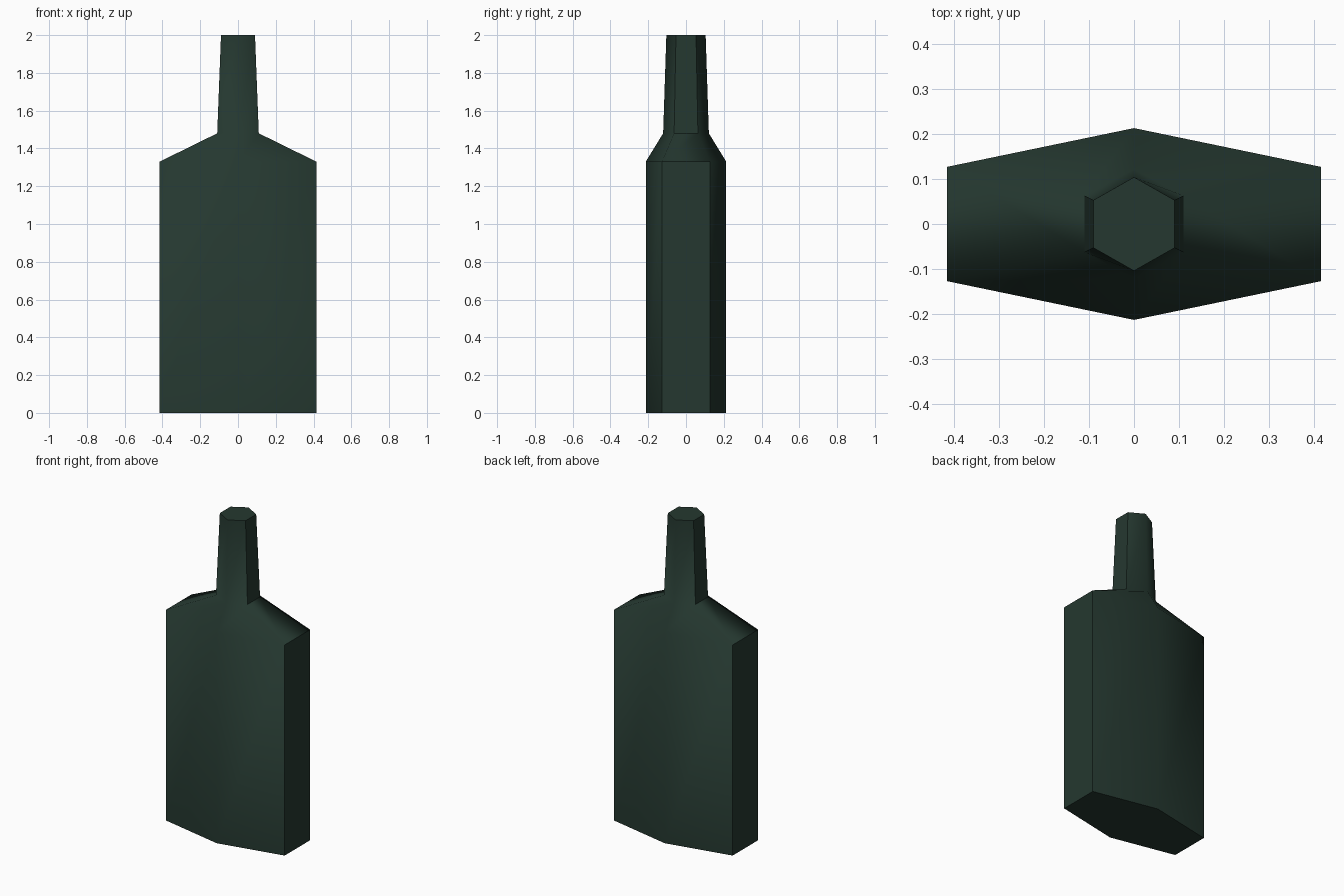
import bpy, bmesh

if "Cube" in bpy.data.objects:
    bpy.data.objects.remove(bpy.data.objects["Cube"])

# Hexagonal rings: (height, half width, side half depth, centre half depth)
RINGS = [
    (0.00, 0.415, 0.127, 0.213),   # base
    (1.33, 0.415, 0.127, 0.213),   # top of body
    (1.48, 0.110, 0.063, 0.121),   # shoulder to neck
    (2.00, 0.090, 0.053, 0.104),   # mouth
]

glass = bpy.data.materials.new("dark green glass")
glass.diffuse_color = (0.018, 0.039, 0.029, 1)
glass.use_nodes = True
glass.node_tree.nodes["Principled BSDF"].inputs["Base Color"].default_value = glass.diffuse_color

bm = bmesh.new()
loops = []
for z, a, c, b in RINGS:
    outline = [(0, -b), (a, -c), (a, c), (0, b), (-a, c), (-a, -c)]
    loops.append([bm.verts.new((x, y, z)) for x, y in outline])

# Walls between rings
flat = []
for level in range(3):
    lo, hi = loops[level], loops[level + 1]
    for i in range(6):
        j = (i + 1) % 6
        f = bm.faces.new((lo[i], lo[j], hi[j], hi[i]))
        # Narrow end panels of body and neck are crisp, shoulder blends
        if i in (1, 4) and level != 1:
            flat.append(f)

# Base and mouth caps
flat.append(bm.faces.new(loops[0][::-1]))
flat.append(bm.faces.new(loops[-1]))

for f in bm.faces:
    f.smooth = True
for f in flat:
    for e in f.edges:
        e.smooth = False

mesh = bpy.data.meshes.new("bottle")
bm.normal_update()
bm.to_mesh(mesh)
bm.free()
mesh.materials.append(glass)
bottle = bpy.data.objects.new("bottle", mesh)
bpy.context.collection.objects.link(bottle)
